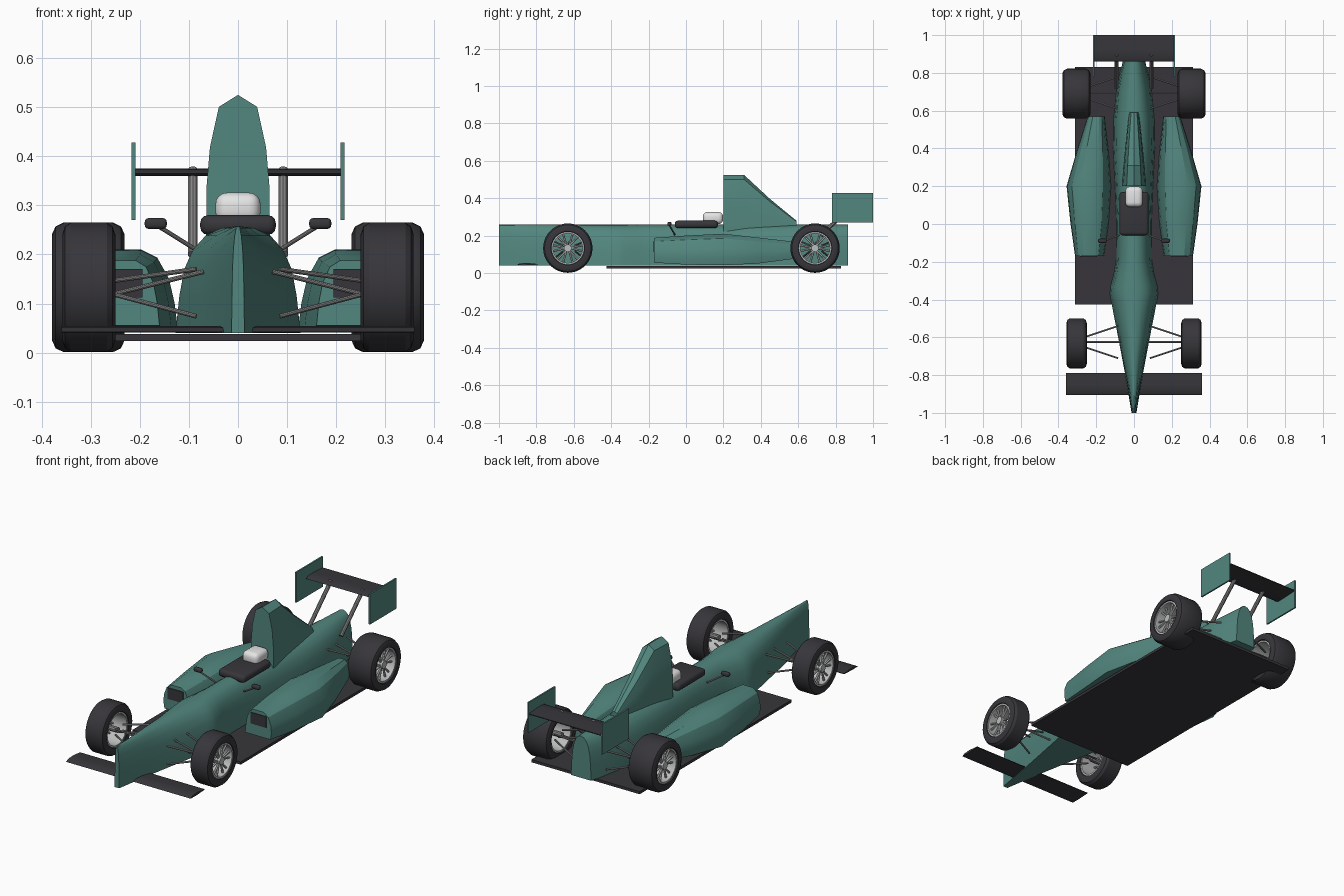
import bpy, bmesh, math
from mathutils import Vector, Matrix

if "Cube" in bpy.data.objects:
    bpy.data.objects.remove(bpy.data.objects["Cube"])


def material(name, rgb):
    m = bpy.data.materials.new(name)
    m.diffuse_color = (*rgb, 1)
    m.use_nodes = True
    m.node_tree.nodes["Principled BSDF"].inputs["Base Color"].default_value = m.diffuse_color
    return m


TEAL = material("teal paint", (0.085, 0.24, 0.21))
DARK = material("dark rubber", (0.038, 0.036, 0.042))
GREY = material("grey metal", (0.24, 0.24, 0.24))
SILVER = material("silver rim", (0.50, 0.52, 0.51))
WHITE = material("white helmet", (0.78, 0.78, 0.78))


def finish(name, bm, mat):
    bmesh.ops.recalc_face_normals(bm, faces=bm.faces)
    me = bpy.data.meshes.new(name)
    bm.to_mesh(me)
    bm.free()
    me.materials.append(mat)
    ob = bpy.data.objects.new(name, me)
    bpy.context.collection.objects.link(ob)
    return ob


def skin(bm, rings, closed_path=False):
    """Bridge rings of points; cap the ends of an open path."""
    vs = [[bm.verts.new(p) for p in r] for r in rings]
    n = len(vs[0])
    for i in range(len(vs) - (0 if closed_path else 1)):
        a, b = vs[i], vs[(i + 1) % len(vs)]
        for j in range(n):
            k = (j + 1) % n
            bm.faces.new((a[j], a[k], b[k], b[j]))
    if not closed_path:
        bm.faces.new(vs[0])
        bm.faces.new(vs[-1])


def loft(name, rings, mat):
    bm = bmesh.new()
    skin(bm, rings)
    return finish(name, bm, mat)


def box(name, lo, hi, mat, bevel=0.0, seg=3):
    lo, hi = Vector(lo), Vector(hi)
    bm = bmesh.new()
    bmesh.ops.create_cube(bm, size=1)
    bmesh.ops.scale(bm, vec=hi - lo, verts=bm.verts)
    bmesh.ops.translate(bm, vec=(lo + hi) / 2, verts=bm.verts)
    if bevel:
        bmesh.ops.bevel(bm, geom=bm.edges[:], offset=bevel, segments=seg,
                        profile=0.5, affect='EDGES')
    return finish(name, bm, mat)


def add_rod(bm, a, b, r, sides=10):
    a, b = Vector(a), Vector(b)
    rot = (b - a).to_track_quat('Z', 'Y').to_matrix().to_4x4()
    bmesh.ops.create_cone(bm, cap_ends=True, segments=sides, radius1=r, radius2=r,
                          depth=(b - a).length,
                          matrix=Matrix.Translation((a + b) / 2) @ rot)


def rods(name, pairs, r, mat):
    bm = bmesh.new()
    for a, b in pairs:
        add_rod(bm, a, b, r)
    return finish(name, bm, mat)


def lathe(bm, profile, cx, cy, cz, n=40):
    """Revolve a closed (x, radius) profile about a sideways axle."""
    rings = []
    for i in range(n):
        t = 2 * math.pi * i / n
        rings.append([(cx + x, cy + r * math.cos(t), cz + r * math.sin(t)) for x, r in profile])
    skin(bm, rings, closed_path=True)


def both(half):
    """Mirror a half outline (from bottom outside to the top centre)."""
    return half + [(-x, z) for x, z in reversed(half) if x > 1e-6]


# main body: narrow nose blade, wide shoulders, waist and tail
BODY = [(1, 0), (0.98, 0.13), (0.94, 0.35), (0.86, 0.6), (0.72, 0.78),
        (0.52, 0.91), (0.27, 0.98), (0, 1)]
stations = [(-1, .013), (-.8, .046), (-.6, .084), (-.41, .121), (-.37, .127), (-.33, .124),
            (-.26, .105), (-.19, .094), (0, .092), (.2, .10), (.4, .11), (.55, .108),
            (.7, .093), (.8, .074), (.866, .058)]
loft("body", [[(x * w, y, .04 + z * .218) for x, z in both(BODY)] for y, w in stations], TEAL)

# engine cover fin behind the driver
FIN = [(1, 0), (.98, .4), (.88, .65), (.6, .92), (0, 1)]
loft("engine_cover",
     [[(x * w, y, .22 + z * (top - .22)) for x, z in both(FIN)]
      for y, w, top in [(.2, .065, .525), (.31, .056, .525), (.45, .042, .395), (.59, .026, .28)]],
     TEAL)

# floor, cockpit and driver
box("floor", (-.313, -.425, .024), (.313, .83, .038), DARK)
box("cockpit_surround", (-.077, -.06, .24), (.077, .17, .28), DARK, .016)
box("helmet", (-.046, .09, .262), (.046, .198, .326), WHITE, .024, 4)

POD = [(0, 0), (.96, 0), (1, .25), (.98, .55), (.88, .85), (.7, 1),
       (.32, 1), (.18, .9), (.08, .65), (.03, .35)]
POD_STATIONS = [(-.17, .16, .312, .055, .188), (0, .135, .336, .045, .2),
                (.2, .122, .357, .042, .21), (.38, .135, .305, .05, .19),
                (.57, .155, .245, .075, .168)]


def wheel(name, s, cx, cy, half_w):
    cz, r = .133, .132
    # tyre with rounded shoulders
    edge = [(half_w * .86, .086), (half_w * .97, .09), (half_w, .108),
            (half_w * .9, .124), (half_w * .68, r)]
    bm = bmesh.new()
    lathe(bm, edge + [(-x, q) for x, q in reversed(edge)], cx, cy, cz)
    finish(name + "_tyre", bm, DARK)
    # open rim with paired spokes and a hub
    w = half_w * .9
    bm = bmesh.new()
    lathe(bm, [(-w, .079), (w, .079), (w, .09), (-w, .09)], cx, cy, cz)
    ox = cx + s * half_w * .6
    add_rod(bm, (ox - .014, cy, cz), (ox + .014, cy, cz), .02, 20)
    for i in range(6):
        t = 2 * math.pi * i / 6
        for d in (-.2, .2):
            add_rod(bm, (ox, cy + .012 * math.cos(t), cz + .012 * math.sin(t)),
                    (ox, cy + .083 * math.cos(t + d), cz + .083 * math.sin(t + d)), .0055, 6)
    finish(name + "_rim", bm, SILVER)
    # axle reaching inboard to the wishbones
    rods(name + "_axle", [((ox, cy, cz), (cx - s * half_w, cy, cz))], .014, GREY)


for s, side in ((-1, "left"), (1, "right")):
    # sidepod with intake plate
    loft(side + "_sidepod",
         [[(s * (a + u * (b - a)), y, lo + v * (hi - lo)) for u, v in POD]
          for y, a, b, lo, hi in POD_STATIONS], TEAL)
    xs = sorted((s * .195, s * .285))
    box(side + "_intake", (xs[0], -.174, .112), (xs[1], -.168, .17), DARK)

    # wheels
    wheel(side + "_front_wheel", s, s * .304, -.632, .054)
    wheel(side + "_rear_wheel", s, s * .305, .69, .074)

    # wishbones and push rods
    for end, cy, reach in (("front", -.625, .25), ("rear", .695, .25)):
        arms = []
        for d in (-1, 1):
            arms.append(((s * reach, cy + d * .03, .147), (s * .085, cy + d * .085, .17)))
            arms.append(((s * reach, cy + d * .03, .118), (s * .085, cy + d * .085, .074)))
        arms.append(((s * reach, cy, .12), (s * .07, cy, .165)))
        rods(side + "_" + end + "_suspension", arms, .0048, GREY)

    # mirror on a slim stalk
    xs = sorted((s * .145, s * .19))
    box(side + "_mirror", (xs[0], -.1, .252), (xs[1], -.078, .274), DARK, .008)
    rods(side + "_mirror_stalk", [((s * .163, -.09, .258), (s * .078, -.06, .205))], .0045, GREY)

    # front wing half with a shallow aerofoil section
    foil = [(-.905, .042), (-.89, .051), (-.85, .054), (-.79, .048), (-.79, .045), (-.86, .041)]
    loft(side + "_front_wing", [[(s * x, y, z) for y, z in foil] for x in (.02, .36)], DARK)

    # rear wing end plate and support
    xs = sorted((s * .209, s * .217))
    box(side + "_rear_endplate", (xs[0], .78, .27), (xs[1], 1, .428), TEAL)
    rods(side + "_rear_wing_support", [((s * .092, .9, .372), (s * .092, .72, .2))], .0105, GREY)

# rear wing plane
foil = [(.86, .365), (.875, .373), (.92, .375), (1, .37), (1, .366), (.92, .361), (.875, .36)]
loft("rear_wing", [[(x, y, z) for y, z in foil] for x in (-.21, .21)], DARK)

# smooth curved surfaces, keep hard edges
for ob in bpy.context.scene.objects:
    ob.select_set(True)
    bpy.context.view_layer.objects.active = ob
bpy.ops.object.shade_smooth_by_angle(angle=math.radians(32))
